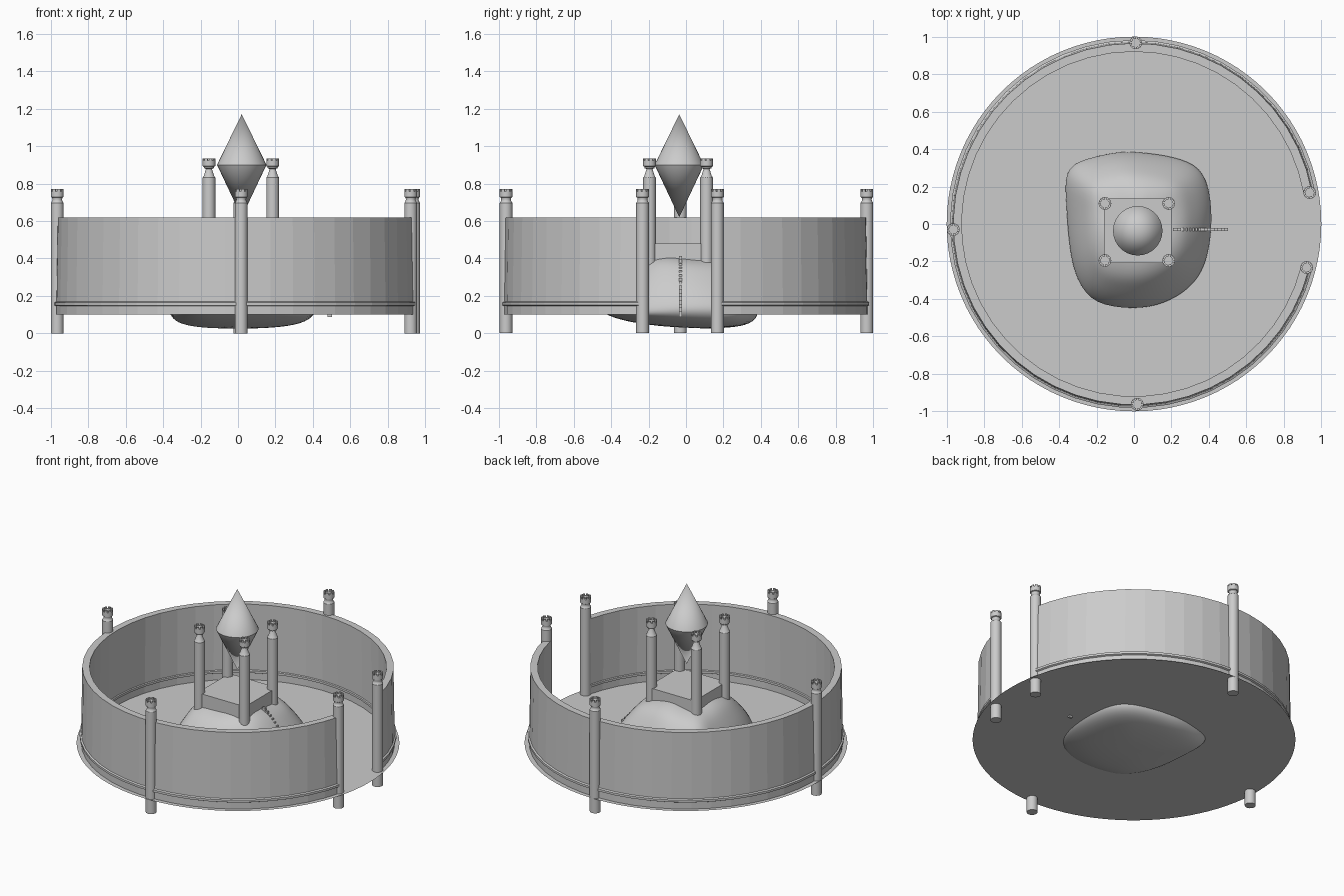
import bpy, bmesh, math
from mathutils import Vector, Matrix

if "Cube" in bpy.data.objects:
    bpy.data.objects.remove(bpy.data.objects["Cube"])

stone = bpy.data.materials.new("stone grey")
stone.use_nodes = True
stone.diffuse_color = (0.6, 0.6, 0.6, 1)
stone.node_tree.nodes["Principled BSDF"].inputs["Base Color"].default_value = (0.6, 0.6, 0.6, 1)


def finish(name, bm, loc=(0, 0, 0), smooth=None):
    bmesh.ops.remove_doubles(bm, verts=bm.verts, dist=1e-5)
    bmesh.ops.recalc_face_normals(bm, faces=bm.faces)
    mesh = bpy.data.meshes.new(name)
    bm.to_mesh(mesh)
    bm.free()
    mesh.materials.append(stone)
    obj = bpy.data.objects.new(name, mesh)
    obj.location = loc
    bpy.context.collection.objects.link(obj)
    if smooth:
        bpy.ops.object.select_all(action='DESELECT')
        obj.select_set(True)
        bpy.context.view_layer.objects.active = obj
        bpy.ops.object.shade_smooth_by_angle(angle=math.radians(smooth))
    return obj


def sweep(bm, profile, segs, start=0, end=360, closed=False):
    """Turn an (r, z) profile about z; partial turns get end caps."""
    full = end - start == 360
    rings = []
    for i in range(segs if full else segs + 1):
        a = math.radians(start + (end - start) * i / segs)
        rings.append([bm.verts.new((r * math.cos(a), r * math.sin(a), z)) for r, z in profile])
    n = len(profile)
    for i in range(segs):
        a, b = rings[i], rings[(i + 1) % len(rings)]
        for j in range(n if closed else n - 1):
            k = (j + 1) % n
            bm.faces.new((a[j], b[j], b[k], a[k]))
    if not full:
        bm.faces.new(rings[0])
        bm.faces.new(rings[-1])


def box(bm, size, centre):
    m = Matrix.Translation(centre) @ Matrix.Diagonal((*size, 1))
    bmesh.ops.create_cube(bm, size=1, matrix=m)


# Floor: a thin sheet
bm = bmesh.new()
bmesh.ops.create_circle(bm, cap_ends=True, segments=96, radius=1.0)
finish("floor", bm, (0, 0, 0.1))

# Ring wall with a moulding on both sides and a doorway towards +x
bm = bmesh.new()
wall = [(0.92, 0.62), (0.925, 0.17), (0.92, 0.165), (0.92, 0.15), (0.93, 0.145), (0.93, 0.1),
        (0.972, 0.1), (0.972, 0.145), (0.982, 0.15), (0.982, 0.165), (0.972, 0.17), (0.965, 0.62)]
sweep(bm, wall, 46, 10.3, 346, closed=True)
finish("ring_wall", bm)


# Posts with a neck and a notched cap
def post(name, x, y, base, shoulder, neck, top):
    r = 0.034
    cap = top - 0.045
    bm = bmesh.new()
    sweep(bm, [(0, base), (r, base), (r, shoulder - 0.008), (r - 0.006, shoulder), (neck, cap - 0.012),
               (r - 0.008, cap - 0.008), (r - 0.006, cap), (r, cap + 0.003),
               (r, top - 0.012), (0, top - 0.012)], 20)
    for i in range(8):
        sweep(bm, [(0.022, top - 0.012), (r, top - 0.012), (r, top), (0.022, top)],
              2, i * 45, i * 45 + 30, closed=True)
    finish(name, bm, (x, y, 0), 30)


outer = {"back": (0.01, 0.967), "left": (-0.965, -0.03), "front": (0.017, -0.962),
         "door_back": (0.938, 0.168), "door_front": (0.922, -0.232)}
for side, (x, y) in outer.items():
    post(side + "_wall_post", x, y, 0, 0.705, 0.026, 0.77)
for x, sx in ((-0.155, "right"), (0.185, "left")):
    for y, sy in ((-0.195, "front"), (0.11, "back")):
        post(f"{sy}_{sx}_shrine_post", x, y, 0.33, 0.84, 0.016, 0.935)

# Square pedestal between the inner posts
bm = bmesh.new()
box(bm, (0.36, 0.345, 0.28), (0.02, -0.037, 0.34))
finish("pedestal", bm)

# Floating double cone
bm = bmesh.new()
sweep(bm, [(0, 0.62), (0.132, 0.9), (0, 1.17)], 32)
finish("crystal", bm, (0.02, -0.036, 0), 40)

# Rock mound: an uneven outline, one radius every 20 degrees, swelling through the floor
outline = [0.41, 0.43, 0.47, 0.41, 0.38, 0.39, 0.41, 0.48, 0.38,
           0.35, 0.36, 0.41, 0.47, 0.45, 0.45, 0.45, 0.45, 0.42]
levels = [(0.3, 0.03), (0.72, 0.045), (0.95, 0.075), (1.03, 0.11), (1.0, 0.16),
          (0.9, 0.24), (0.76, 0.32), (0.62, 0.385), (0.35, 0.42)]
bm = bmesh.new()
rings = []
for scale, z in levels:
    ring = []
    for i, r in enumerate(outline):
        a = math.radians(i * 20)
        s = scale * r
        y = s * math.sin(a)
        tilt = -0.05 * y if z < 0.1 else 0.012 * math.sin(3 * a + z * 9)
        ring.append(bm.verts.new((s * math.cos(a), y, z + tilt)))
    rings.append(ring)
count = len(outline)
for low, high in zip(rings, rings[1:]):
    for i in range(count):
        k = (i + 1) % count
        bm.faces.new((low[i], low[k], high[k], high[i]))
for ring, z in ((rings[0], 0.03), (rings[-1], 0.42)):
    tip = bm.verts.new((0, 0, z))
    for i in range(count):
        bm.faces.new((ring[i], ring[(i + 1) % count], tip))
mound = finish("rock_mound", bm, (0, 0, 0), 180)
mound.modifiers.new("round", 'SUBSURF').levels = 2
mound.modifiers["round"].render_levels = 2

# Narrow stair up the mound
bm = bmesh.new()
steps = 16
for i in range(steps):
    t = i / (steps - 1)
    box(bm, (0.024, 0.016, 0.03), (0.49 - 0.27 * t, -0.03, 0.103 + 0.295 * t))
finish("stair", bm)
